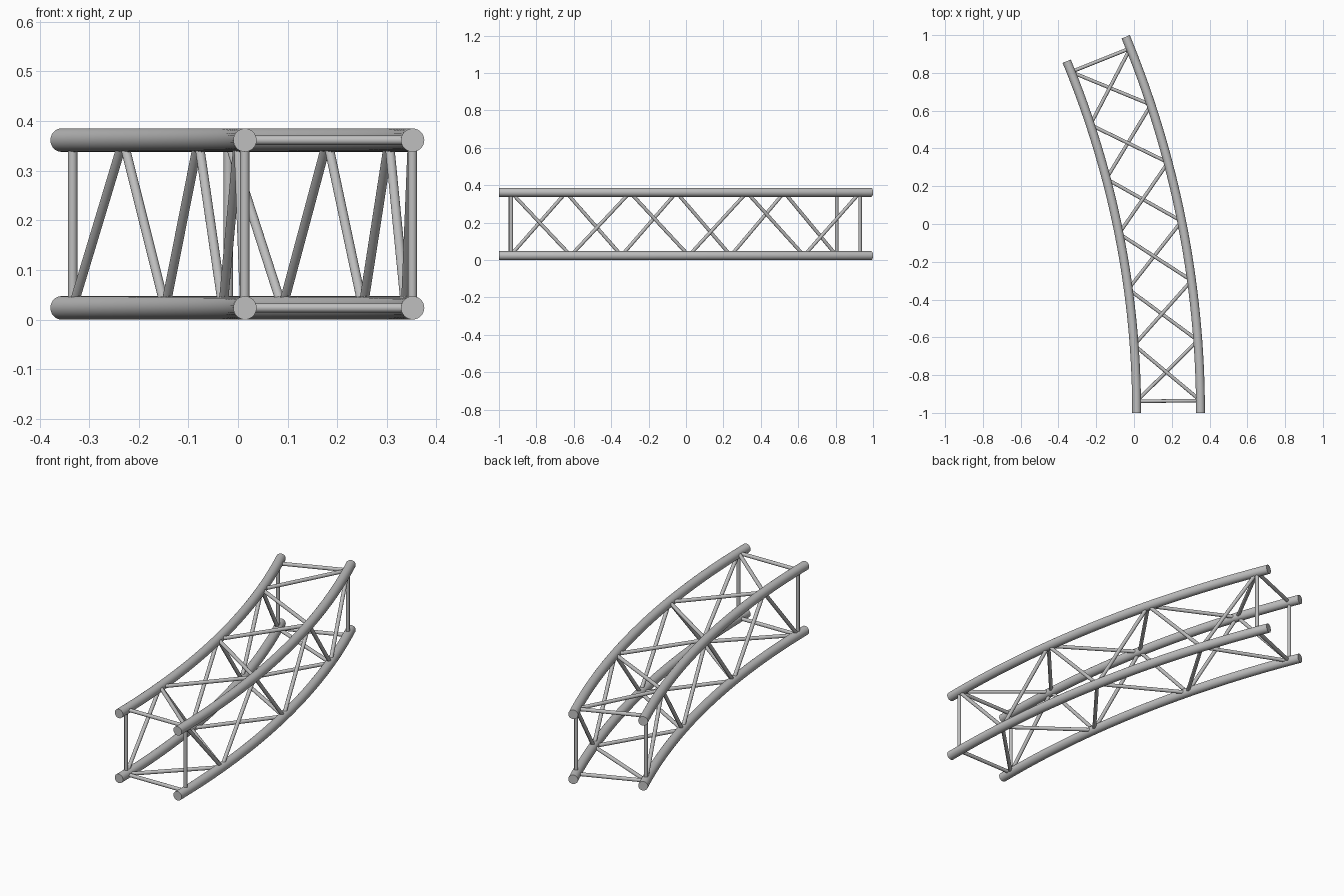
import bpy, bmesh
from math import radians, sin, cos
from mathutils import Vector, Matrix

cube = bpy.data.objects.get("Cube")
if cube:
    bpy.data.objects.remove(cube, do_unlink=True)

# Arc layout: both chords share one centre and sweep one angle
OUTER, INNER = 5.203, 4.865
CENTRE = Vector((-4.851, -1, 0))
SWEEP = radians(22.5)
INSET = radians(0.72)
BAYS = 6
LOW, HIGH = 0.0235, 0.3615
CHORD_R, BRACE_R = 0.0235, 0.0094

metal = bpy.data.materials.new("aluminium grey")
metal.use_nodes = True
grey = (0.52, 0.52, 0.52, 1)
metal.diffuse_color = grey
metal.node_tree.nodes["Principled BSDF"].inputs["Base Color"].default_value = grey


def finish(name, bm):
    bmesh.ops.recalc_face_normals(bm, faces=bm.faces)
    mesh = bpy.data.meshes.new(name)
    bm.to_mesh(mesh)
    bm.free()
    mesh.materials.append(metal)
    mesh.shade_smooth()
    mesh.set_sharp_from_angle(angle=radians(40))
    obj = bpy.data.objects.new(name, mesh)
    bpy.context.collection.objects.link(obj)


def chord(name, radius, z):
    """Round tube swept along the arc, capped at both ends."""
    bm = bmesh.new()
    place = Matrix.Translation(CENTRE + Vector((radius, 0, z))) @ Matrix.Rotation(radians(90), 4, "X")
    bmesh.ops.create_circle(bm, segments=32, radius=CHORD_R, matrix=place)
    bmesh.ops.spin(bm, geom=bm.verts[:] + bm.edges[:], cent=CENTRE, axis=(0, 0, 1),
                   angle=SWEEP, steps=32)
    bmesh.ops.holes_fill(bm, edges=[e for e in bm.edges if e.is_boundary], sides=0)
    finish(name, bm)


def node(radius, k, z):
    """Joint number k on the centre line of a chord."""
    a = INSET + (SWEEP - 2 * INSET) * k / BAYS
    return CENTRE + Vector((radius * cos(a), radius * sin(a), z))


def rods(name, pairs):
    """Straight round rods joining pairs of points."""
    bm = bmesh.new()
    for a, b in pairs:
        d = b - a
        turn = d.to_track_quat("Z", "Y").to_matrix().to_4x4()
        bmesh.ops.create_cone(bm, cap_ends=True, segments=20, radius1=BRACE_R, radius2=BRACE_R,
                              depth=d.length, matrix=Matrix.Translation((a + b) / 2) @ turn)
    finish(name, bm)


def zigzag(name, even, odd):
    """Diagonals alternating between two chords, each given as (radius, z)."""
    points = [node(r, k, z) for k in range(BAYS + 1) for r, z in [odd if k % 2 else even]]
    rods(name, zip(points, points[1:]))


# Four main chords
outer_low, outer_high = (OUTER, LOW), (OUTER, HIGH)
inner_low, inner_high = (INNER, LOW), (INNER, HIGH)
chord("outer_lower_chord", *outer_low)
chord("outer_upper_chord", *outer_high)
chord("inner_lower_chord", *inner_low)
chord("inner_upper_chord", *inner_high)

# Diagonal bracing on the four sides
zigzag("outer_side_braces", outer_high, outer_low)
zigzag("inner_side_braces", inner_low, inner_high)
zigzag("top_braces", outer_high, inner_high)
zigzag("bottom_braces", inner_low, outer_low)

# Square frame of rods near each end
ring = [outer_low, outer_high, inner_high, inner_low]
for name, k in (("front_end_frame", 0), ("back_end_frame", BAYS)):
    corners = [node(r, k, z) for r, z in ring]
    rods(name, zip(corners, corners[1:] + corners[:1]))
